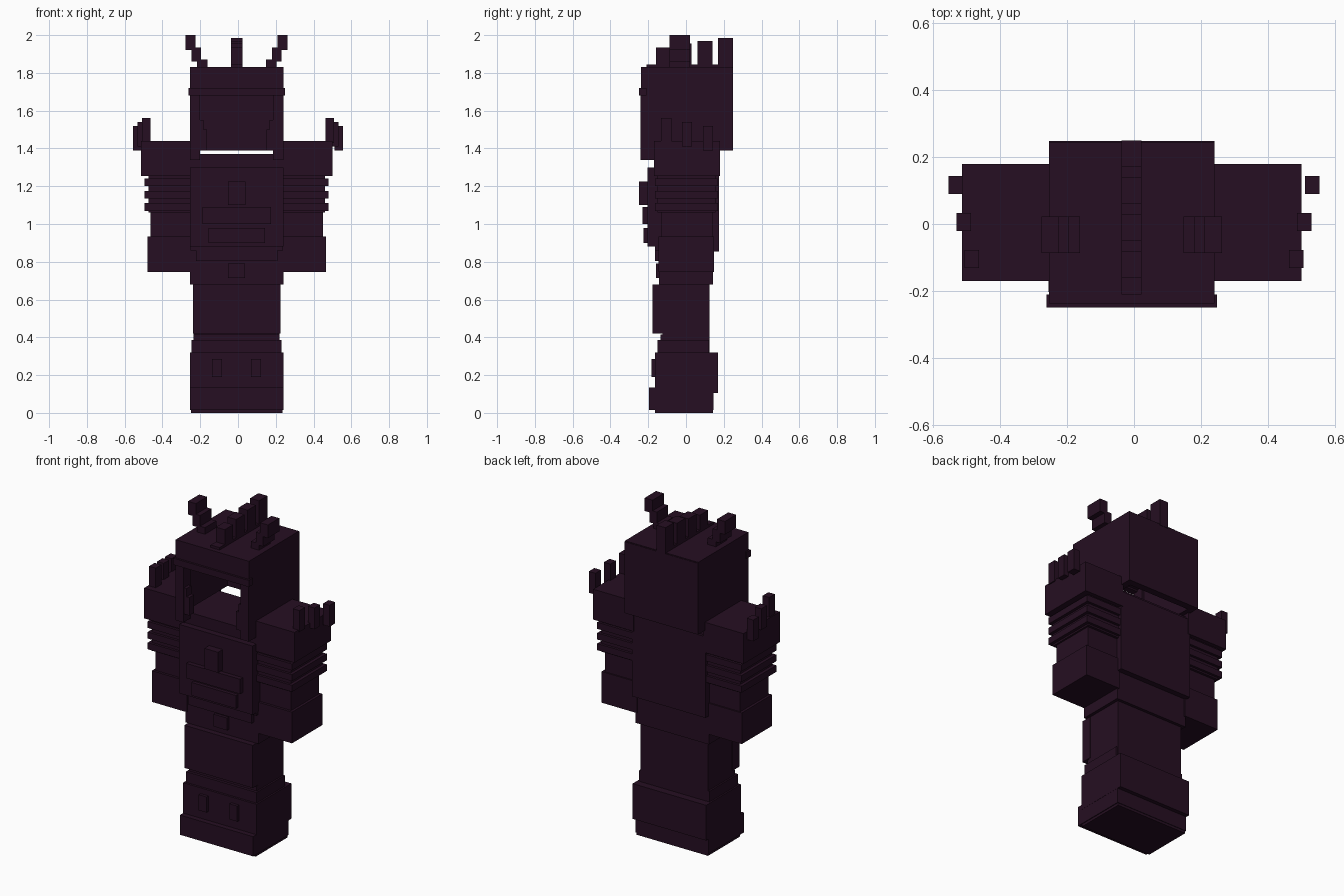
import bpy

mat = bpy.data.materials.new("dark_plum")
mat.diffuse_color = (0.019, 0.0045, 0.016, 1)
CX = -0.007  # centre line of the body

FACES = [(0, 2, 3, 1), (4, 5, 7, 6), (0, 1, 5, 4),
         (2, 6, 7, 3), (0, 4, 6, 2), (1, 3, 7, 5)]


def box(name, x, y, z):
    """Box from (min, max) pairs on each axis."""
    verts = [(a, b, c) for a in x for b in y for c in z]
    me = bpy.data.meshes.new(name)
    me.from_pydata(verts, [], FACES)
    me.materials.append(mat)
    ob = bpy.data.objects.new(name, me)
    bpy.context.collection.objects.link(ob)
    return ob


def mid(name, half, y, z):
    box(name, (CX - half, CX + half), y, z)


def pair(name, inner, outer, y, z, c=CX):
    box(name + "_right", (c + inner, c + outer), y, z)
    box(name + "_left", (c - outer, c - inner), y, z)


# Boots
mid("boot_sole", 0.242, (-0.165, 0.143), (0, 0.02))
mid("boot_foot", 0.247, (-0.165, 0.146), (0.015, 0.105))
mid("boot_toe", 0.247, (-0.197, -0.13), (0.015, 0.135))
mid("boot_shaft", 0.248, (-0.165, 0.17), (0.105, 0.32))
pair("boot_stud", 0.077, 0.13, (-0.183, -0.16), (0.19, 0.285))
mid("boot_cuff", 0.238, (-0.152, 0.122), (0.32, 0.385))
# Legs
mid("legs", 0.228, (-0.125, 0.124), (0.3, 0.7))
mid("knee_band", 0.228, (-0.135, 0.12), (0.385, 0.415))
mid("thigh_plate", 0.231, (-0.178, -0.11), (0.42, 0.68))
# Waist and belt
mid("waist", 0.247, (-0.143, 0.142), (0.68, 0.89))
mid("belt_plate", 0.215, (-0.165, -0.13), (0.805, 0.885))
mid("buckle", 0.045, (-0.16, -0.13), (0.715, 0.79))

# Torso
mid("torso", 0.245, (-0.165, 0.16), (0.86, 1.37))
mid("back_plate", 0.248, (0.14, 0.176), (0.855, 1.35))
mid("chest_plate", 0.248, (-0.203, -0.14), (0.88, 1.30))
mid("chest_gem", 0.046, (-0.248, -0.19), (1.10, 1.225))
mid("upper_ab_plate", 0.182, (-0.23, -0.19), (1.0, 1.09))
mid("lower_ab_plate", 0.15, (-0.224, -0.19), (0.9, 0.98))

# Arms
pair("shoulder_pad", 0.235, 0.507, (-0.17, 0.18), (1.255, 1.44))
pair("upper_arm", 0.235, 0.468, (-0.15, 0.155), (1.06, 1.26))
for i, (z0, z1) in enumerate([(1.20, 1.24), (1.135, 1.175), (1.07, 1.11)]):
    pair(f"arm_band_{i}", 0.235, 0.487, (-0.165, 0.17), (z0, z1))
pair("forearm", 0.235, 0.457, (-0.13, 0.14), (0.92, 1.07))
pair("gauntlet", 0.235, 0.473, (-0.145, 0.148), (0.745, 0.935))

# Shoulder spikes, stepping outward towards the back
for i in range(3):
    y0 = -0.132 + 0.111 * i
    pair(f"shoulder_spike_{i}", 0.463 + 0.024 * i, 0.507 + 0.024 * i,
         (y0, y0 + 0.054), (1.43 - 0.02 * i, 1.56 - 0.02 * i), 0)

# Hollow helmet with an open face
mid("helmet_top", 0.247, (-0.21, 0.245), (1.77, 1.83))
mid("helmet_back", 0.247, (0.205, 0.248), (1.39, 1.825))
pair("helmet_side", 0.207, 0.247, (-0.21, 0.22), (1.39, 1.80))
mid("helmet_brow", 0.247, (-0.238, -0.19), (1.69, 1.83))
mid("brow_band", 0.255, (-0.25, -0.21), (1.68, 1.72))
pair("cheek_guard", 0.193, 0.247, (-0.24, -0.17), (1.34, 1.70))
pair("cheek_step", 0.175, 0.21, (-0.235, -0.19), (1.39, 1.55))
pair("jaw_step", 0.157, 0.21, (-0.235, -0.19), (1.39, 1.50))

# Centre crest
mid("crest_strip", 0.03, (-0.21, 0.25), (1.82, 1.845))
for i, top in enumerate([1.935, 1.955, 1.97, 1.985]):
    y0 = -0.16 + 0.11 * i
    mid(f"crest_fin_{i}", 0.03, (y0, y0 + 0.08), (1.83, top))

# Horns in three outward steps
pair("horn_base", 0.155, 0.21, (-0.087, 0.022), (1.82, 1.87))
pair("horn_middle", 0.188, 0.238, (-0.087, 0.022), (1.86, 1.935))
pair("horn_tip", 0.217, 0.27, (-0.087, 0.022), (1.92, 2.0))
